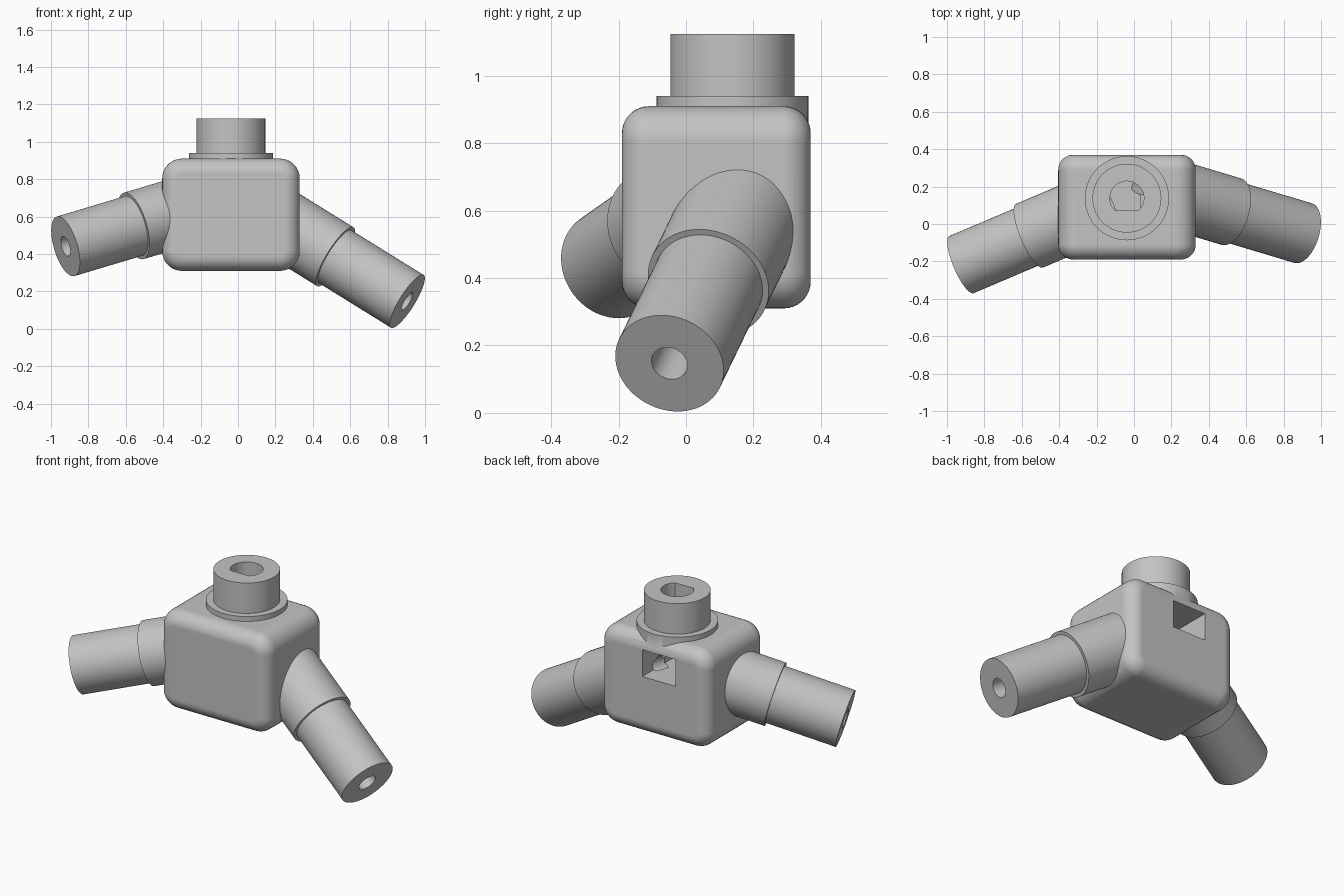
import bpy, bmesh, math
from mathutils import Vector

cube = bpy.data.objects.get("Cube")
if cube:
    bpy.data.objects.remove(cube, do_unlink=True)

grey = bpy.data.materials.new("plain_grey")
grey.use_nodes = True
colour = (0.55, 0.55, 0.55, 1)
grey.diffuse_color = colour
grey.node_tree.nodes["Principled BSDF"].inputs["Base Color"].default_value = colour


def finish(name, bm):
    bmesh.ops.recalc_face_normals(bm, faces=bm.faces)
    mesh = bpy.data.meshes.new(name)
    bm.to_mesh(mesh)
    bm.free()
    obj = bpy.data.objects.new(name, mesh)
    obj.data.materials.append(grey)
    bpy.context.collection.objects.link(obj)
    return obj


def box(name, low, high):
    low, high = Vector(low), Vector(high)
    bm = bmesh.new()
    bmesh.ops.create_cube(bm, size=1)
    for v in bm.verts:
        v.co = (low + high) / 2 + v.co * (high - low)
    return finish(name, bm)


def rod(name, start, end, radius, sides=72):
    """Cylinder between two points."""
    start, end = Vector(start), Vector(end)
    axis = end - start
    bm = bmesh.new()
    bmesh.ops.create_cone(bm, cap_ends=True, segments=sides, radius1=radius,
                          radius2=radius, depth=axis.length)
    turn = axis.to_track_quat('Z', 'Y')
    for v in bm.verts:
        v.co = turn @ v.co + (start + end) / 2
    return finish(name, bm)


def combine(target, tool, operation):
    mod = target.modifiers.new("combine", 'BOOLEAN')
    mod.operation, mod.object, mod.solver = operation, tool, 'EXACT'
    bpy.context.view_layer.objects.active = target
    bpy.ops.object.modifier_apply(modifier=mod.name)
    bpy.data.objects.remove(tool, do_unlink=True)


def round_edges(obj, radius, pick):
    bm = bmesh.new()
    bm.from_mesh(obj.data)
    edges = [e for e in bm.edges if pick(e)]
    bmesh.ops.bevel(bm, geom=edges, offset=radius, segments=9,
                    profile=0.5, affect='EDGES', clamp_overlap=True)
    bm.to_mesh(obj.data)
    bm.free()


def along_y(edge):
    d = edge.verts[0].co - edge.verts[1].co
    return abs(d.y) > 0.1


def face_rim(edge):
    a, b = (v.co.y for v in edge.verts)
    return abs(a - b) < 0.001


# Rounded hub block
hub = box("connector_hub", (-0.405, -0.19, 0.31), (0.33, 0.37, 0.91))
round_edges(hub, 0.105, along_y)
round_edges(hub, 0.08, face_rim)

# Top post and its flange
px, py = -0.038, 0.138
combine(hub, rod("flange", (px, py, 0.72), (px, py, 0.94), 0.225), 'UNION')
combine(hub, rod("post", (px, py, 0.74), (px, py, 1.125), 0.184), 'UNION')

# Two slanted arms: end centre, inward direction, tip length, inner reach, bore reach
arms = [
    ((0.905, -0.049, 0.147), (-0.824, 0.247, 0.511), 0.467, 0.85, 1.08),
    ((-0.922, -0.217, 0.441), (0.887, 0.377, 0.266), 0.41, 0.75, 0.9),
]
bores = []
for tip, way, step, reach, bore in arms:
    tip, way = Vector(tip), Vector(way).normalized()
    combine(hub, rod("collar", tip + way * step, tip + way * reach, 0.185), 'UNION')
    combine(hub, rod("arm", tip, tip + way * (step + 0.1), 0.166), 'UNION')
    bores.append(rod("arm_bore", tip - way * 0.05, tip + way * bore, 0.055, 40))

# D-shaped socket down the post
socket = rod("socket", (px, py, 0.7), (px, py, 1.2), 0.091, 48)
combine(socket, box("socket_flat", (-0.3, -0.2, 0.6), (0.3, 0.072, 1.3)), 'DIFFERENCE')

# Back window, through hole and counterbore
hx, hz = -0.075, 0.52
cutters = bores + [
    socket,
    box("window", (-0.187, 0.05, 0.665), (0.035, 0.5, 0.828)),
    rod("pin_hole", (hx, -0.4, hz), (hx, 0.6, hz), 0.029, 32),
    rod("counterbore", (hx, -0.4, hz), (hx, -0.14, hz), 0.053, 40),
]
for cutter in cutters:
    combine(hub, cutter, 'DIFFERENCE')

# Smooth shading with crisp edges
bpy.ops.object.select_all(action='DESELECT')
hub.select_set(True)
bpy.context.view_layer.objects.active = hub
bpy.ops.object.shade_smooth_by_angle(angle=math.radians(30))
weighted = hub.modifiers.new("even_shading", 'WEIGHTED_NORMAL')
weighted.keep_sharp = True
